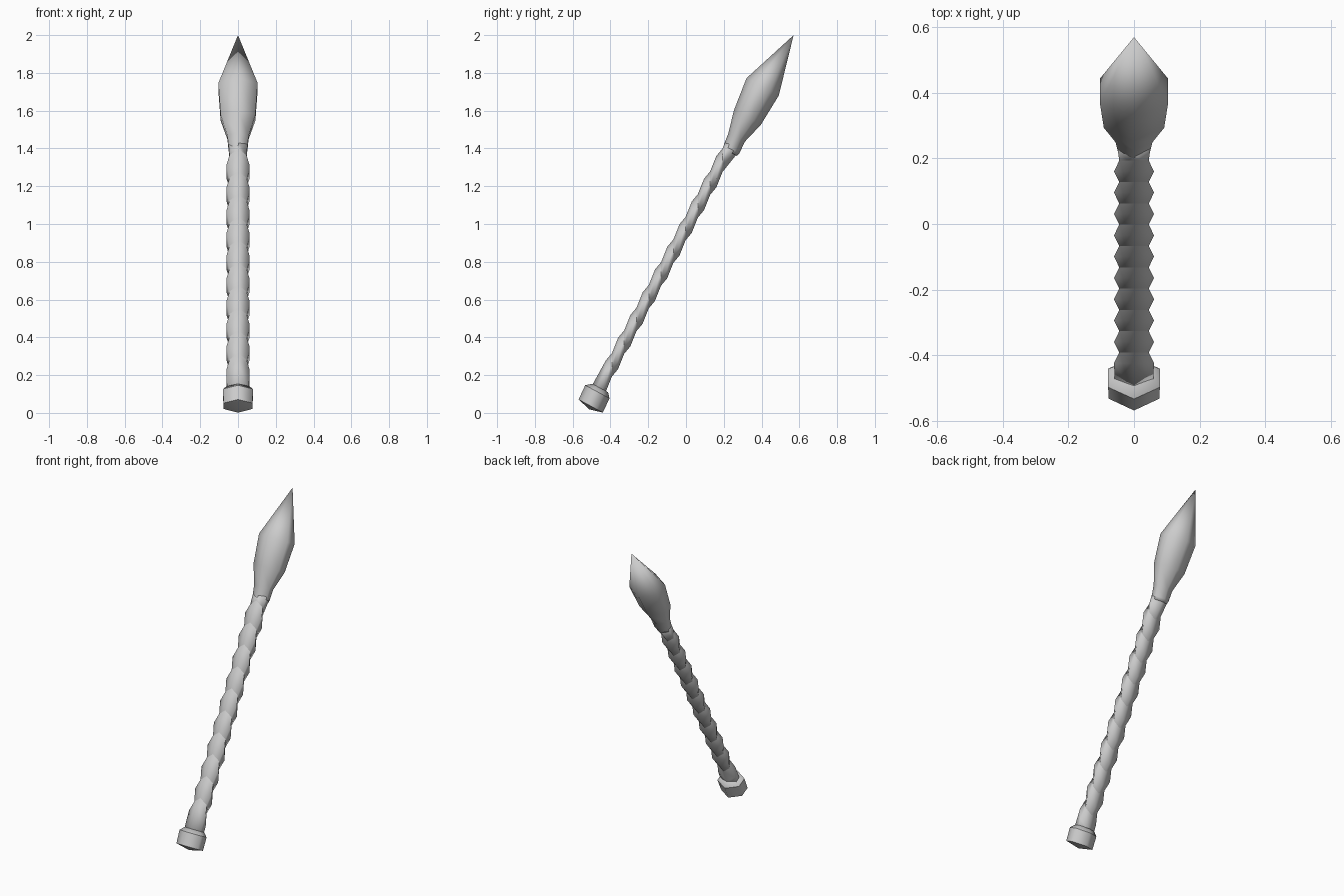
import bpy, bmesh, math
from mathutils import Vector

if "Cube" in bpy.data.objects:
    bpy.data.objects.remove(bpy.data.objects["Cube"])

TILT = math.radians(28.4)
D = Vector((0, math.sin(TILT), math.cos(TILT)))     # along the shaft
N = Vector((0, math.cos(TILT), -math.sin(TILT)))    # across the shaft
UP = Vector((0, 0, -1))


def square_ring(t, s, hx, hs, sharp=False):
    """Hexagon square to the shaft."""
    return D * t + N * s, N, hx, hs, sharp


def upright_ring(y, hx, hz, sharp=False):
    """Hexagon in a vertical plane, slanted across the shaft."""
    z = (N.y * y + 0.466) / -N.z
    return Vector((0, y, z)), UP, hx, hz, sharp


def loft(name, rings, bottom=None, top=None):
    bm = bmesh.new()
    loops = []
    for c, u, hx, hu, _ in rings:
        section = [(0, 1), (1, .44), (1, -.44), (0, -1), (-1, -.44), (-1, .44)]
        loops.append([bm.verts.new(c + Vector((a * hx, 0, 0)) + u * b * hu) for a, b in section])
    for lo, hi in zip(loops, loops[1:]):
        for i in range(6):
            j = (i + 1) % 6
            bm.faces.new((lo[i], lo[j], hi[j], hi[i]))
    for loop, point in ((loops[0], bottom), (loops[-1], top)):
        if point is None:
            bm.faces.new(loop)
        else:
            v = bm.verts.new(point)
            for i in range(6):
                bm.faces.new((loop[i], loop[(i + 1) % 6], v))
    bmesh.ops.recalc_face_normals(bm, faces=bm.faces)
    for f in bm.faces:
        f.smooth = True
    for loop, r in zip(loops, rings):
        if r[4]:
            for i in range(6):
                bm.edges.get((loop[i], loop[(i + 1) % 6])).smooth = False
    me = bpy.data.meshes.new(name)
    bm.to_mesh(me)
    bm.free()
    ob = bpy.data.objects.new(name, me)
    bpy.context.collection.objects.link(ob)
    return ob


# scalloped shaft: slanted rings alternating between bulge and notch
STEP = 0.065
rings = [square_ring(-0.14, -0.462, .058, .045)]
for k in range(10):
    y = -0.392 + k * STEP
    rings.append(upright_ring(y - STEP / 2, .061, .083))
    rings.append(upright_ring(y, .045, .062, True))
loft("shaft", rings + [square_ring(1.36, -.455, .05, .045)])

# pointed head
loft("head", [
    square_ring(1.325, -.452, .046, .042),
    square_ring(1.345, -.452, .05, .047),
    square_ring(1.41, -.458, .056, .049),
    square_ring(1.53, -.458, .092, .081),
    square_ring(1.711, -.464, .104, .097),
], top=D * 2.03 + N * -.45)

# end knob
loft("end_knob", [
    square_ring(-.208, -.461, .077, .073, True),
    square_ring(-.125, -.466, .079, .073, True),
    square_ring(-.10, -.462, .058, .047),
], bottom=D * -.227 + N * -.459)
